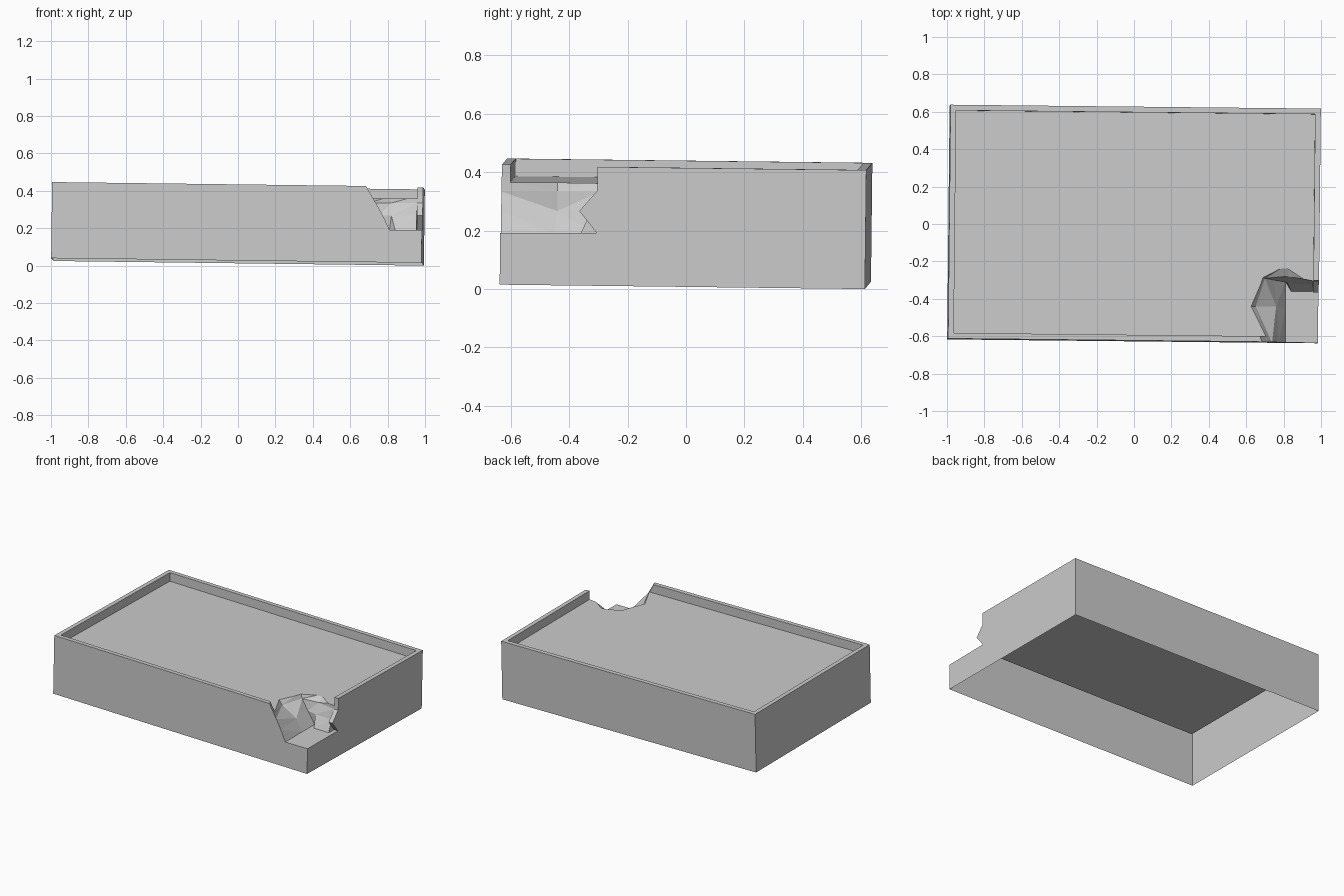
import bpy, bmesh
from mathutils import Matrix, Euler

if "Cube" in bpy.data.objects:
    bpy.data.objects.remove(bpy.data.objects["Cube"])

W, D, H = 1.98, 1.25, 0.407     # block size
RIM, DEPTH = 0.03, 0.06         # raised rim width and height


def to_object(bm, name):
    bmesh.ops.recalc_face_normals(bm, faces=bm.faces)
    mesh = bpy.data.meshes.new(name)
    bm.to_mesh(mesh)
    bm.free()
    obj = bpy.data.objects.new(name, mesh)
    bpy.context.collection.objects.link(obj)
    return obj


# Block with a shallow tray sunk in its top, lying slightly askew
bm = bmesh.new()
bmesh.ops.create_cube(bm, size=1, matrix=Matrix.Diagonal((W, D, H, 1)))
top = max(bm.faces, key=lambda f: f.calc_center_median().z)
bmesh.ops.inset_region(bm, faces=[top], thickness=RIM, use_even_offset=True)
inner = bmesh.ops.extrude_discrete_faces(bm, faces=[top])["faces"][0]
bmesh.ops.translate(bm, verts=inner.verts, vec=(0, 0, -DEPTH))
tilt = Euler((-0.012, 0.0125, -0.0105)).to_matrix().to_4x4()
bmesh.ops.transform(bm, matrix=tilt, verts=bm.verts)
low = min(v.co.z for v in bm.verts)
bmesh.ops.translate(bm, verts=bm.verts, vec=(0, 0, -low))
block = to_object(bm, "tray_block")

# Chipped corner: stacked rings of the break, (height, break line from front to right)
upper = [(0.685, -0.635), (0.62, -0.44), (0.685, -0.285), (0.82, -0.215),
         (0.955, -0.303), (0.958, -0.303)]
levels = [
    (0.60, upper),
    (0.43, upper),
    (0.372, [(0.717, -0.635)] + upper[1:]),
    (0.335, [(0.738, -0.635), (0.65, -0.44), (0.70, -0.29), (0.82, -0.28),
             (0.954, -0.305), (0.958, -0.305)]),
    (0.267, [(0.775, -0.635), (0.76, -0.44), (0.75, -0.30), (0.82, -0.315),
             (0.954, -0.325), (0.958, -0.365)]),
    (0.191, [(0.81, -0.635), (0.81, -0.45), (0.81, -0.31), (0.84, -0.36),
             (0.954, -0.36), (0.958, -0.305)]),
]
bm = bmesh.new()
rings = []
for z, line in levels:
    loop = [(line[0][0], -0.9)] + line + [(1.2, line[-1][1]), (1.2, -0.9)]
    rings.append([bm.verts.new((x, y, z)) for x, y in loop])
for a, b in zip(rings, rings[1:]):
    for i in range(len(a)):
        j = (i + 1) % len(a)
        bm.faces.new((a[i], a[j], b[j], b[i]))
bm.faces.new(rings[0])
bm.faces.new(rings[-1])
bmesh.ops.triangulate(bm, faces=bm.faces)
cutter = to_object(bm, "chip_cutter")
cutter.hide_render = True

# Break the corner away
mod = block.modifiers.new("chip", "BOOLEAN")
mod.operation = "DIFFERENCE"
mod.solver = "EXACT"
mod.object = cutter
bpy.context.view_layer.objects.active = block
bpy.ops.object.modifier_apply(modifier=mod.name)
bpy.data.objects.remove(cutter)

# The block is an open shell: remove its underside
bm = bmesh.new()
bm.from_mesh(block.data)
under = [f for f in bm.faces if f.normal.z < -0.9 and f.calc_center_median().z < 0.1]
bmesh.ops.delete(bm, geom=under, context="FACES")
bm.to_mesh(block.data)
bm.free()
